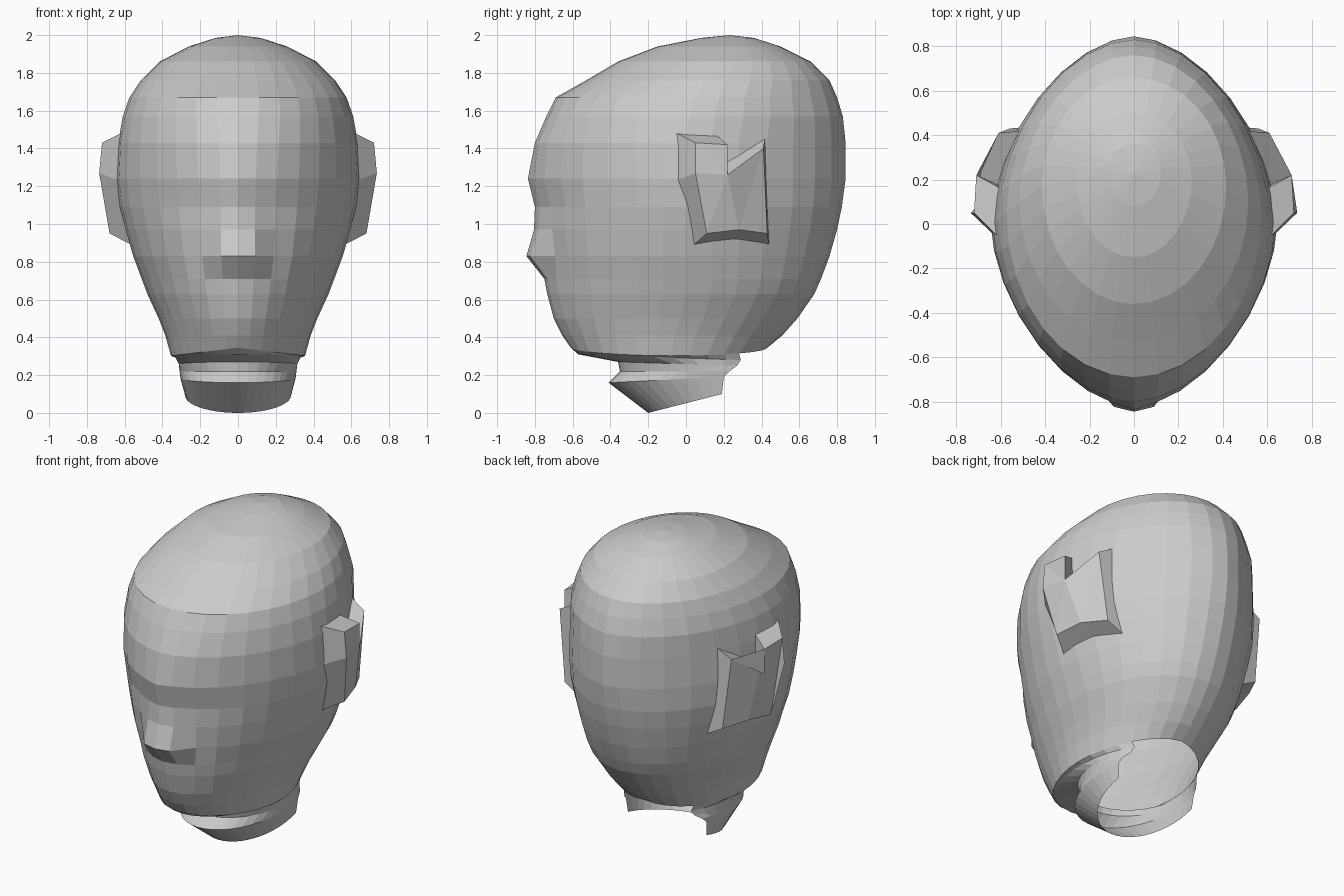
import bpy
import bmesh
import math

default_cube = bpy.data.objects.get("Cube")
if default_cube:
    bpy.data.objects.remove(default_cube, do_unlink=True)

COLUMNS = 32
NECK_HALF = 12  # neck columns on each side of the front centre line

# One plain grey for the whole bust
grey = bpy.data.materials.new("light grey")
grey.use_nodes = True
grey.diffuse_color = (0.6, 0.6, 0.6, 1)
grey.node_tree.nodes["Principled BSDF"].inputs["Base Color"].default_value = grey.diffuse_color


def add_object(name, bm):
    """Turn a bmesh into a flat shaded grey object."""
    mesh = bpy.data.meshes.new(name)
    bm.to_mesh(mesh)
    bm.free()
    mesh.materials.append(grey)
    obj = bpy.data.objects.new(name, mesh)
    bpy.context.collection.objects.link(obj)
    return obj


def skull_ring(z, half_width, front_y, back_y, middle_y, front_power, back_power):
    """Level egg shaped section; a higher power gives a more pointed end."""
    points = []
    for column in range(COLUMNS):
        angle = 2 * math.pi * column / COLUMNS
        side, ahead = math.sin(angle), math.cos(angle)
        power, end_y = (front_power, front_y) if ahead > 0 else (back_power, back_y)
        x = half_width * math.copysign(abs(side) ** power, side)
        points.append([x, middle_y + (end_y - middle_y) * abs(ahead) ** power, z])
    return points


def neck_row(half_width, sweep, front_y, front_z, end_y, end_z):
    """Arc around the throat from one rear edge to the other."""
    points = []
    last = math.cos(math.radians(sweep))
    for column in range(-NECK_HALF, NECK_HALF + 1):
        angle = math.radians(sweep) * column / NECK_HALF
        blend = (math.cos(angle) - last) / (1 - last)
        points.append((half_width * math.sin(angle),
                       end_y + (front_y - end_y) * blend,
                       end_z + (front_z - end_z) * blend))
    return points


# Skull rings: height, half width, front, back, widest point, end powers
skull_rings = [
    (1.985, .12, .08, .36, .23, 1, 1),
    (1.94, .26, -.15, .5, .2, 1, 1),
    (1.86, .415, -.36, .66, .17, 1, 1),
    (1.76, .515, -.53, .76, .1, 1, 1.05),
    (1.67, .575, -.69, .8, .05, 1, 1.1),
    (1.57, .61, -.74, .83, .02, 1.05, 1.1),
    (1.43, .635, -.8, .845, 0, 1.12, 1.15),
    (1.24, .645, -.825, .845, 0, 1.18, 1.15),
    (1.09, .625, -.805, .825, 0, 1.18, 1.1),
    (.97, .595, -.79, .8, 0, 1.15, 1.08),
    (.83, .555, -.77, .76, 0, 1.12, 1.05),
    (.71, .51, -.75, .715, 0, 1.12, 1),
    (.63, .48, -.735, .68, 0, 1.1, 1),
    (.5, .42, -.7, .59, -.03, 1.1, 1),
    (.41, .385, -.655, .51, -.06, 1.1, 1),
    (.345, .355, -.61, .43, -.08, 1.1, 1),
]
# Neck rows: half width, sweep in degrees, front y and z, rear edge y and z
neck_rows = [
    (.33, 134, -.57, .31, .29, .28),
    (.315, 128, -.36, .27, .27, .25),
    (.31, 116, -.35, .22, .23, .22),
    (.305, 110, -.41, .16, .2, .19),
    (.28, 95, -.2, 0, .19, .1),
]

sections = [skull_ring(*ring) for ring in skull_rings]

# Jaw line dips at the sides
for point in sections[-1]:
    point[2] -= .12 * abs(point[0])

# Brow, nose and eye hollows: push points of the face rings along y
face_offsets = {
    7: {0: -.012},
    8: {0: .005, 1: .012, 2: .018, 3: .01},
    9: {0: -.015, 1: -.01, 2: .012},
    10: {0: -.075, 1: -.07, 2: .01},
}
for row, pushes in face_offsets.items():
    for column, push in pushes.items():
        for mirrored in {column, -column % COLUMNS}:
            sections[row][mirrored][1] += push

# Head: closed skull loft, with an open-backed neck hanging from the jaw
bm = bmesh.new()
rows = [[bm.verts.new(p) for p in section] for section in sections]
crown = bm.verts.new((0, .23, 2))
for i in range(COLUMNS):
    j = (i + 1) % COLUMNS
    bm.faces.new((crown, rows[0][i], rows[0][j]))
    for upper, lower in zip(rows, rows[1:]):
        bm.faces.new((upper[i], lower[i], lower[j], upper[j]))

jaw = [rows[-1][column] for column in range(-NECK_HALF, NECK_HALF + 1)]
neck = [jaw] + [[bm.verts.new(p) for p in neck_row(*row)] for row in neck_rows]
for upper, lower in zip(neck, neck[1:]):
    for i in range(2 * NECK_HALF):
        bm.faces.new((upper[i], lower[i], lower[i + 1], upper[i + 1]))
bmesh.ops.recalc_face_normals(bm, faces=bm.faces)
add_object("head", bm)

# Ear outline with a notch in the top: outer rim, then the root on the skull
ear_rim = [(.72, .05, 1.43), (.735, .05, 1.27), (.68, .11, .95), (.64, .28, .97),
           (.56, .43, .95), (.61, .41, 1.4), (.71, .22, 1.26), (.71, .22, 1.42)]
ear_root = [(.62, -.05, 1.48), (.63, -.05, 1.23), (.565, .04, .89), (.52, .24, .91),
            (.45, .44, .89), (.5, .42, 1.46), (.6, .17, 1.31), (.6, .16, 1.47)]


def build_ear(name, side):
    bm = bmesh.new()
    rim, root = [[bm.verts.new((side * x, y, z)) for x, y, z in outline]
                 for outline in (ear_rim, ear_root)]
    for i in range(len(rim)):
        j = (i + 1) % len(rim)
        bm.faces.new((rim[i], rim[j], root[j], root[i]))
    cap = bm.faces.new(rim)
    bmesh.ops.triangulate(bm, faces=[cap])
    bmesh.ops.recalc_face_normals(bm, faces=bm.faces)
    add_object(name, bm)


build_ear("left_ear", 1)
build_ear("right_ear", -1)
